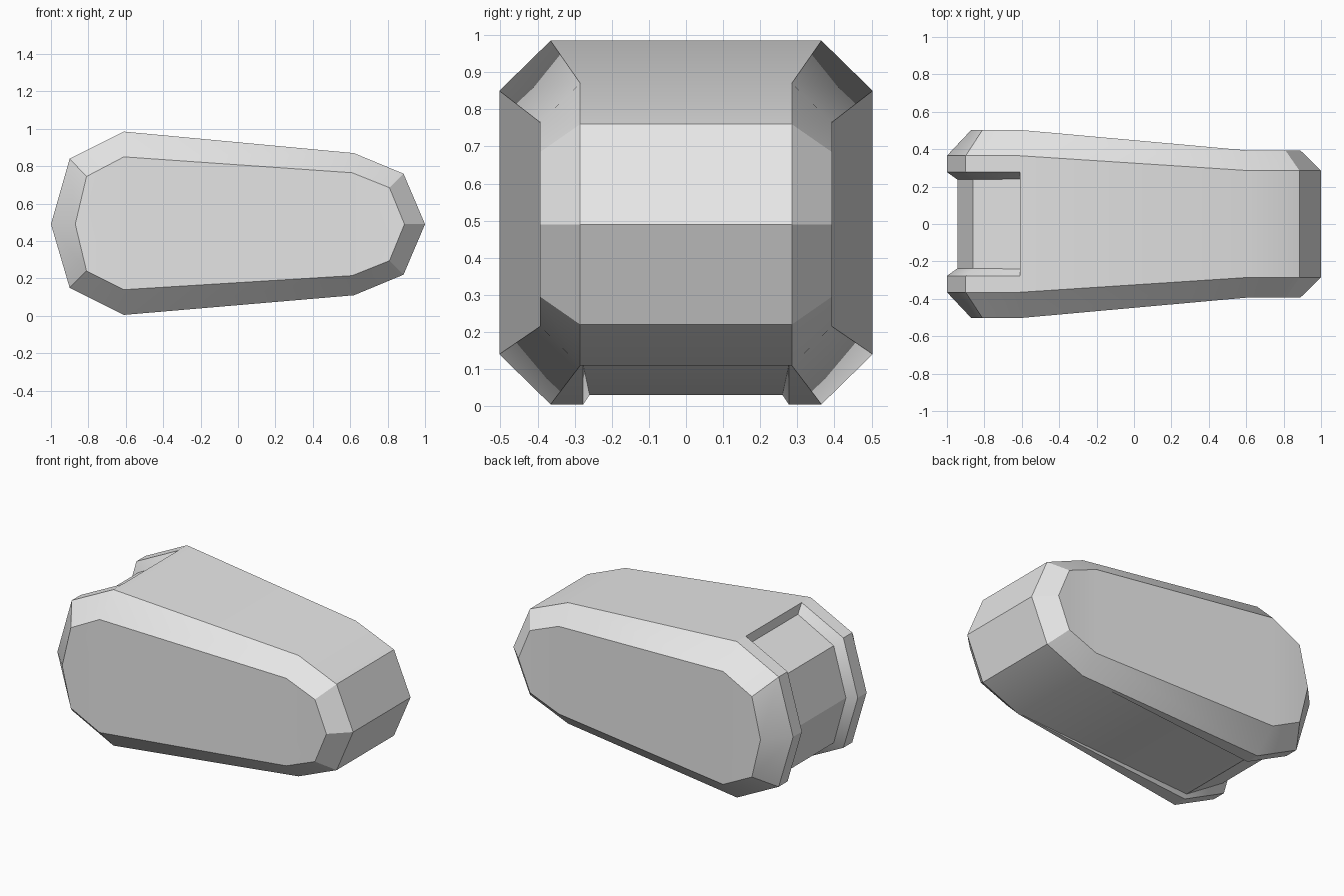
import bpy
import bmesh
import math

cube = bpy.data.objects.get("Cube")
if cube:
    bpy.data.objects.remove(cube, do_unlink=True)

# Side profiles (x, z), running over the top and back underneath
RIM = [(-1, .49), (-.9, .84), (-.61, .985), (.62, .87), (.885, .76),
       (1, .49), (.885, .22), (.62, .11), (-.61, .005), (-.9, .15)]
FLANK = [(-.87, .49), (-.81, .745), (-.61, .85), (.61, .765), (.81, .685),
         (.89, .49), (.81, .295), (.61, .215), (-.61, .14), (-.81, .24)]
# Recess floor at the wide end, keyed by the matching rim point: x, z, half width
FLOOR = {2: (-.61, .925, .24), 1: (-.86, .795, .238), 0: (-.945, .49, .238),
         9: (-.86, .185, .238), 8: (-.61, .03, .26)}
RECESS_HALF = .277
COUNT = len(RIM)


def half_width(x, wide, narrow):
    """Constant at both ends, tapering in between."""
    t = min(max((x + .61) / 1.22, 0), 1)
    return wide + (narrow - wide) * t


bm = bmesh.new()
rim, flank, lip, floor = {}, {}, {}, {}
for s in (-1, 1):
    rim[s] = [bm.verts.new((x, s * half_width(x, .365, .285), z)) for x, z in RIM]
    flank[s] = [bm.verts.new((x, s * half_width(x, .503, .393), z)) for x, z in FLANK]
    lip[s] = [bm.verts.new((x, s * min(RECESS_HALF, half_width(x, .365, .285) - .006), z))
              for x, z in RIM]
    floor[s] = {i: bm.verts.new((x, s * y, z)) for i, (x, z, y) in FLOOR.items()}

# Bevelled borders, outer skin and recess
for i in range(COUNT):
    j = (i + 1) % COUNT
    recessed = i in FLOOR and j in FLOOR
    for s in (-1, 1):
        bm.faces.new((flank[s][i], flank[s][j], rim[s][j], rim[s][i]))
        bm.faces.new((rim[s][i], rim[s][j], lip[s][j], lip[s][i]))
        if recessed:
            bm.faces.new((lip[s][i], lip[s][j], floor[s][j], floor[s][i]))
    if recessed:
        bm.faces.new((floor[-1][i], floor[-1][j], floor[1][j], floor[1][i]))
    elif j == 8:
        # Underside rises gently into the recess floor
        bm.faces.new((lip[-1][i], floor[-1][j], floor[1][j], lip[1][i]))
        for s in (-1, 1):
            bm.faces.new((lip[s][i], lip[s][j], floor[s][j]))
    else:
        bm.faces.new((lip[-1][i], lip[-1][j], lip[1][j], lip[1][i]))

# Step where the recess ends on top
bm.faces.new((lip[-1][2], lip[1][2], floor[1][2], floor[-1][2]))

# Flat flanks, split where the taper begins and ends
for s in (-1, 1):
    for ring in ((8, 9, 0, 1, 2), (2, 3, 7, 8), (3, 4, 5, 6, 7)):
        bm.faces.new([flank[s][k] for k in ring])

bmesh.ops.recalc_face_normals(bm, faces=bm.faces[:])
mesh = bpy.data.meshes.new("tapered_housing")
bm.to_mesh(mesh)
bm.free()

housing = bpy.data.objects.new("tapered_housing", mesh)
bpy.context.collection.objects.link(housing)

# Plain grey finish
grey = bpy.data.materials.new("light_grey")
grey.use_nodes = True
colour = (.8, .8, .8, 1)
grey.diffuse_color = colour
grey.node_tree.nodes["Principled BSDF"].inputs["Base Color"].default_value = colour
mesh.materials.append(grey)

bpy.ops.object.select_all(action='DESELECT')
housing.select_set(True)
bpy.context.view_layer.objects.active = housing
bpy.ops.object.shade_smooth_by_angle(angle=math.radians(30))
